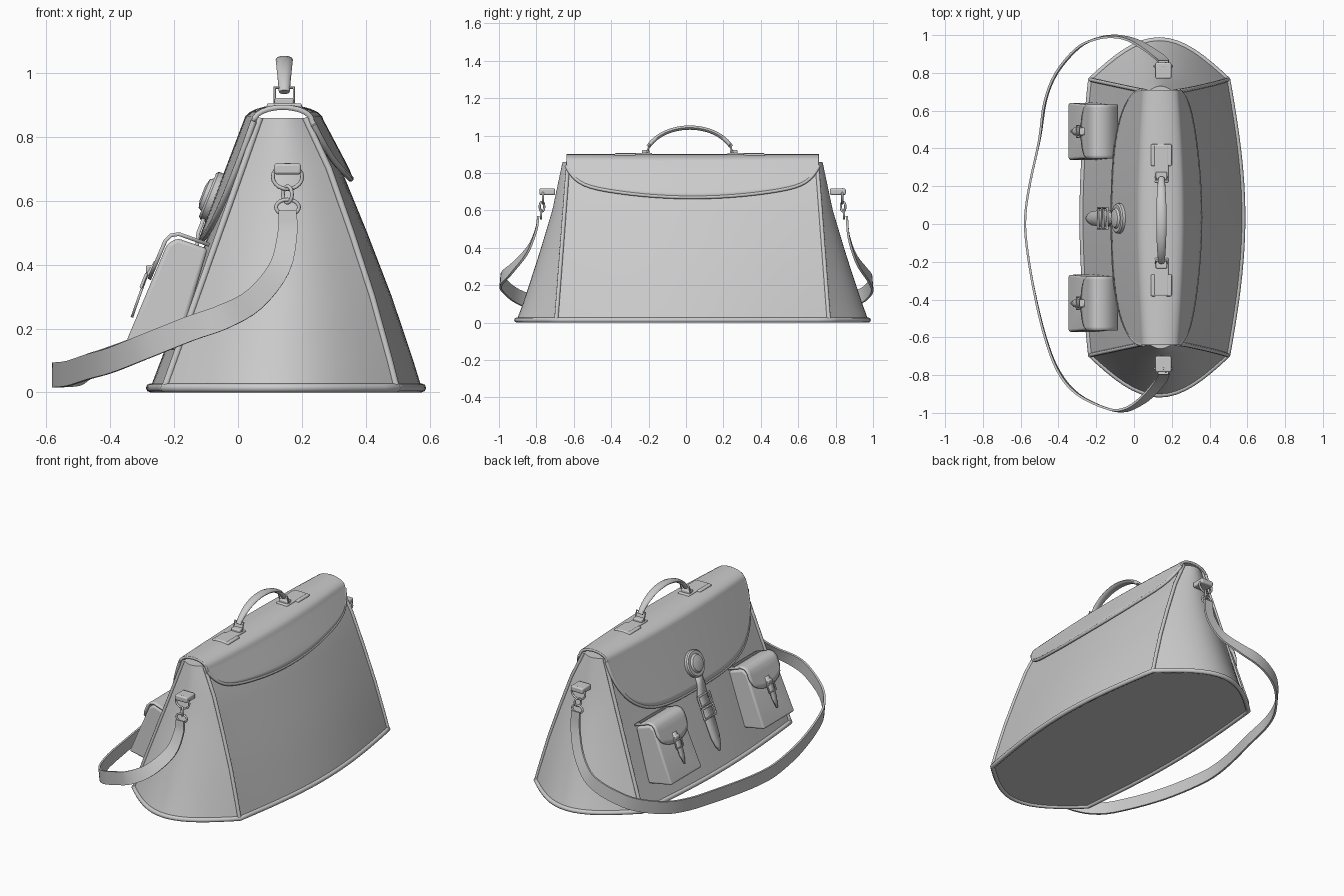
import bpy, bmesh, math
from mathutils import Vector

if "Cube" in bpy.data.objects:
    bpy.data.objects.remove(bpy.data.objects["Cube"])

LEATHER = bpy.data.materials.new("grey_leather")
LEATHER.diffuse_color = (0.6, 0.6, 0.6, 1)
LEATHER.use_nodes = True
LEATHER.node_tree.nodes["Principled BSDF"].inputs["Base Color"].default_value = LEATHER.diffuse_color
YC, XC = 0.035, 0.145


def finish(ob, angle=40):
    ob.data.materials.append(LEATHER)
    bpy.ops.object.select_all(action='DESELECT')
    ob.select_set(True)
    bpy.context.view_layer.objects.active = ob
    if ob.type == 'CURVE':
        bpy.ops.object.convert(target='MESH')
        ob = bpy.context.object
    bpy.ops.object.shade_smooth_by_angle(angle=math.radians(angle))
    return ob


def mesh(name, verts, faces, thick=0, bevel=0, angle=40):
    me = bpy.data.meshes.new(name)
    me.from_pydata([tuple(v) for v in verts], [], faces)
    bm = bmesh.new()
    bm.from_mesh(me)
    bmesh.ops.recalc_face_normals(bm, faces=bm.faces)
    bm.to_mesh(me)
    bm.free()
    ob = bpy.data.objects.new(name, me)
    bpy.context.collection.objects.link(ob)
    finish(ob, angle)
    if thick:
        m = ob.modifiers.new("thickness", 'SOLIDIFY')
        m.thickness, m.offset = thick, 0
    if bevel:
        m = ob.modifiers.new("soft_edges", 'BEVEL')
        m.width, m.segments = bevel, 3
    return ob


def loft(name, rows, closed=False, caps=False, **kw):
    n, verts = len(rows[0]), [v for r in rows for v in r]
    faces = [(i * n + j, i * n + (j + 1) % n, (i + 1) * n + (j + 1) % n, (i + 1) * n + j)
             for i in range(len(rows) - 1) for j in range(n if closed else n - 1)]
    if caps:
        faces += [tuple(range(n)), tuple(range(len(verts) - n, len(verts)))]
    return mesh(name, verts, faces, **kw)


def tube(name, pts, r, cyclic=False):
    cu = bpy.data.curves.new(name, 'CURVE')
    cu.dimensions, cu.bevel_depth, cu.bevel_resolution = '3D', r, 2
    cu.use_fill_caps = True
    sp = cu.splines.new('POLY')
    sp.points.add(len(pts) - 1)
    for p, q in zip(sp.points, pts):
        p.co = (*q, 1)
    sp.use_cyclic_u = cyclic
    ob = bpy.data.objects.new(name, cu)
    bpy.context.collection.objects.link(ob)
    return finish(ob, 60)


def box(name, c, size, bevel=0.006):
    v = [Vector(c) + Vector((a * size[0], b * size[1], d * size[2])) / 2
         for a in (-1, 1) for b in (-1, 1) for d in (-1, 1)]
    f = [(0, 1, 3, 2), (4, 6, 7, 5), (0, 4, 5, 1), (2, 3, 7, 6), (0, 2, 6, 4), (1, 5, 7, 3)]
    return mesh(name, v, f, bevel=bevel)


def ring(name, c, u, v, r, square=False):
    """Closed wire loop spanned by half-axes u and v."""
    c, u, v = Vector(c), Vector(u), Vector(v)
    if square:
        pts = [c + u + v, c - u + v, c - u - v, c + u - v]
    else:
        pts = [c + u * math.cos(k * math.pi / 10) + v * math.sin(k * math.pi / 10) for k in range(20)]
    return tube(name, pts, r, True)


def ribbon(name, prof, y, thick):
    """Strip lying on a profile of (x, z, half width)."""
    return loft(name, [[(x, y - w, z), (x, y, z), (x, y + w, z)] for x, z, w in prof], thick=thick)


def table(z, pts):
    for (a, p), (b, q) in zip(pts, pts[1:]):
        if z <= b:
            return p + (q - p) * (z - a) / (b - a)
    return pts[-1][1]


def half_len(z):
    return 0.73 - 0.065 * z / 0.86


def end_len(z):
    return table(z, [(0, 0.945), (0.1, 0.908), (0.35, 0.825), (0.6, 0.75), (0.86, 0.695)])


def edge_x(z, s):
    if s < 0:
        return -0.235 + 0.305 * z / 0.86
    return table(z, [(0, 0.5), (0.1, 0.475), (0.3, 0.42), (0.5, 0.355), (0.7, 0.285), (0.86, 0.21)])


def side_x(z, y, s):
    t = max(-1, min(1, (y - YC) / half_len(z)))
    bulge = 0.045 - 0.025 * z if s < 0 else 0.08 - 0.06 * z
    return edge_x(z, s) + s * bulge * math.cos(t * math.pi / 2)


def body_ring(z, zo=None):
    pts, h, g, zo = [], half_len(z), end_len(z) - half_len(z), z if zo is None else zo
    for s in (-1, 1):
        for k in range(24):                       # long side
            y = YC - s * h * (1 - k / 12)
            y = YC + (YC - y) if s < 0 else y
            y = YC + (-s * h * (1 - k / 12) if s > 0 else h * (1 - k / 12))
            pts.append((side_x(z, y, s), y, zo))
        for k in range(16):                       # bowed end
            u = k / 16
            a, b = edge_x(z, s), edge_x(z, -s)
            pts.append((a + (b - a) * u, YC + s * (h + g * math.sin(math.pi * u)), zo))
    return pts


# Bag body with piped seams
levels = [0.012, 0.05, 0.1, 0.2, 0.3, 0.4, 0.5, 0.6, 0.7, 0.78, 0.86]
loft("bag_body", [body_ring(z) for z in levels], closed=True, caps=True, angle=35)
tube("bottom_piping", body_ring(0.014), 0.014, True)
for s in (-1, 1):
    for e in (-1, 1):
        tube("corner_piping", [(edge_x(z, s), YC + e * half_len(z), z) for z in levels], 0.011)

# Large flap draped over the ridge
rows, front_edge, back_edge = [], [], []
N = 40
for i in range(N + 1):
    t = -math.cos(math.pi * i / N)
    y = YC + 0.675 * t
    zf = 0.85 - 0.37 * math.sqrt(max(0, 1 - t ** 4))
    zb = 0.67 + 0.08 * t * t + 0.09 * abs(t) ** 14
    row = [(side_x(z, y, -1) - 0.017, y, z) for z in [zf + (0.85 - zf) * k / 12 for k in range(12)]]
    a, b = side_x(0.85, y, -1) - 0.017, side_x(0.85, y, 1) + 0.017
    row += [((a + b) / 2 - (b - a) / 2 * math.cos(math.pi * k / 12), y,
             0.85 + 0.043 * math.sin(math.pi * k / 12)) for k in range(13)]
    row += [(side_x(z, y, 1) + 0.017, y, z) for z in [0.85 + (zb - 0.85) * k / 8 for k in range(1, 9)]]
    rows.append(row)
    front_edge.append(row[0])
    back_edge.append(row[-1])
loft("main_flap", rows, thick=0.016)
tube("flap_front_trim", front_edge, 0.010)
tube("flap_back_trim", back_edge, 0.010)

# Centre clasp: domed disc, strap and buckle
nrm = Vector((-0.93, 0, 0.37)).normalized()
tan = Vector((-0.37, 0, -0.93)).normalized()
yax = Vector((0, 1, 0))
cc = Vector((-0.072, 0.03, 0.61))
loft("clasp_disc", [[cc + nrm * d + (yax * math.cos(k * math.pi / 14) + tan * math.sin(k * math.pi / 14)) * r
                     for k in range(28)] for d, r in
                    ((-0.01, 0.08), (0.018, 0.08), (0.025, 0.073), (0.025, 0.055), (0.036, 0.048), (0.042, 0.025))],
     closed=True, caps=True)
strap = []
for z, w in ((0.56, 0.025), (0.5, 0.03), (0.44, 0.042), (0.3, 0.042), (0.2, 0.036), (0.15, 0.022), (0.12, 0.003)):
    strap.append((side_x(z, 0.03, -1) - (0.034 if z > 0.45 else 0.018), z, w))
ribbon("clasp_strap", strap, 0.03, 0.012)
for z in (0.41, 0.34):
    ring("clasp_buckle", (side_x(z, 0.03, -1) - 0.028, 0.03, z), yax * 0.055, tan * 0.03, 0.007, True)

# Two front pockets with flap, strap and buckle
prof = [(-0.35, 0.16), (-0.222, 0.465), (-0.19, 0.483), (-0.095, 0.45), (-0.19, 0.13)]
down = Vector((-0.128, -0.305)).normalized()
for yp in (0.49, -0.42):
    loft("pocket", [[(x, yp + e * (0.152 - 0.04 * (z - 0.15)), z) for x, z in prof] for e in (-1, 1)],
         closed=True, caps=True, bevel=0.012)
    rows = []
    for i in range(17):
        t = -1 + i / 8
        d = 0.045 + 0.085 * math.sqrt(max(0, 1 - t * t))
        row = [(-0.09, 0.462), (-0.185, 0.496), (-0.21, 0.492), (-0.228, 0.474)]
        row += [(-0.228 + down.x * d * k / 4, 0.474 + down.y * d * k / 4) for k in range(1, 5)]
        rows.append([(x, yp + 0.143 * t, z) for x, z in row])
    loft("pocket_flap", rows, thick=0.012)

    def on_pocket(z, off):
        return -0.35 + 0.128 * (z - 0.16) / 0.305 - off

    ribbon("pocket_strap", [(on_pocket(z, o), z, w) for z, o, w in (
        (0.41, 0.014, 0.018), (0.36, 0.022, 0.024), (0.29, 0.018, 0.02), (0.235, 0.014, 0.003))], yp, 0.008)
    ring("pocket_buckle", (on_pocket(0.35, 0.025), yp, 0.35), yax * 0.032, tan * 0.022, 0.005, True)
    box("pocket_stud", (on_pocket(0.385, 0.02), yp, 0.385), (0.026, 0.04, 0.026))

# Carry handle with mounts on the ridge
rows = []
for k in range(25):
    a = math.pi * (0.14 + 0.72 * k / 24)
    c = Vector((XC, 0.02 - 0.245 * math.cos(a), 0.865 + 0.178 * math.sin(a)))
    n = Vector((0, -math.cos(a) * 0.178, math.sin(a) * 0.245)).normalized()
    w = 0.017 + 0.01 * math.sin(math.pi * k / 24)
    rows.append([c + Vector((w * math.cos(q * math.pi / 5), 0, 0)) + n * 0.012 * math.sin(q * math.pi / 5)
                 for q in range(10)])
loft("carry_handle", rows, closed=True, caps=True, angle=60)
for s in (-1, 1):
    y = 0.02 + s * 0.3
    box("handle_mount", (XC, y, 0.897), (0.075, 0.2, 0.02))
    box("handle_mount_pad", (XC, y + s * 0.045, 0.897), (0.11, 0.115, 0.016))
    box("handle_mount_loop", (XC, 0.02 + s * 0.235, 0.912), (0.06, 0.04, 0.022))
    ring("handle_ring", (XC, 0.02 + s * 0.222, 0.93), (0.03, 0, 0), (0, -s * 0.008, 0.024), 0.005, True)

# Shoulder strap fittings on both ends
for s in (-1, 1):
    def at(off, z, x=0.155):
        return (x, YC + s * off, z)
    box("ring_tab", at(0.777, 0.70), (0.085, 0.085, 0.034), 0.008)
    ring("upper_ring", at(0.80, 0.675), (0.046, 0, 0), (0, 0, 0.038), 0.006)
    ring("swivel_link", at(0.805, 0.62), (0.014, s * 0.012, 0), (0, 0, 0.026), 0.006)
    ring("lower_ring", at(0.81, 0.58), (0.036, 0, 0), (0, 0, 0.024), 0.006)

# Shoulder strap sweeping around the pocket side
path = [Vector(p) for p in (
    (.155, -.79, .57), (.155, -.8, .5), (.13, -.845, .39), (.05, -.93, .29), (-.05, -.985, .235),
    (-.15, -.975, .2), (-.3, -.9, .14), (-.4, -.78, .1), (-.47, -.6, .08), (-.53, -.35, .06),
    (-.57, -.1, .055), (-.575, .05, .055), (-.55, .22, .055), (-.5, .45, .06), (-.47, .65, .08),
    (-.41, .8, .1), (-.3, .93, .14), (-.2, .98, .18), (-.1, .993, .215), (0, .97, .255),
    (.1, .91, .34), (.15, .87, .46), (.155, .86, .57))]
ext = [2 * path[0] - path[1]] + path + [2 * path[-1] - path[-2]]
fine = []
for a, b, c, d in zip(ext, ext[1:], ext[2:], ext[3:]):
    for k in range(4):
        u = k / 4
        fine.append(0.5 * (2 * b + (c - a) * u + (2 * a - 5 * b + 4 * c - d) * u * u
                           + (3 * b - a - 3 * c + d) * u ** 3))
fine.append(path[-1])
rows = []
for i, p in enumerate(fine):
    t = (fine[min(i + 1, len(fine) - 1)] - fine[max(i - 1, 0)]).normalized()
    w = t.cross(Vector((p.x - 0.15, p.y, 0))).normalized()
    n = w.cross(t)
    hw = 0.028 + 0.011 * min(1, min(i, len(fine) - 1 - i) / 16)
    rows.append([p + w * hw + n * 0.006, p - w * hw + n * 0.006, p - w * hw - n * 0.006, p + w * hw - n * 0.006])
loft("shoulder_strap", rows, closed=True, caps=True)
